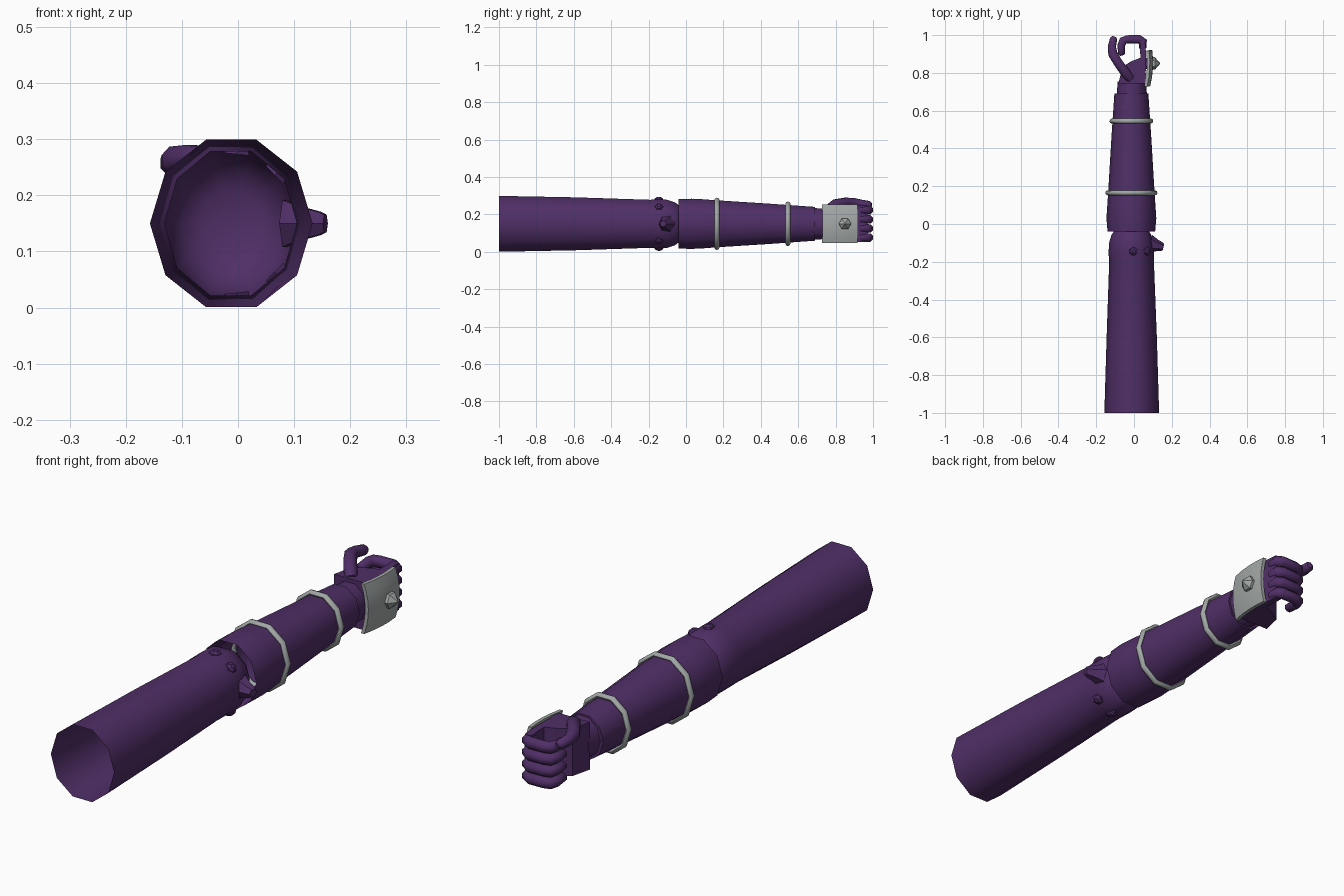
import bpy, bmesh, math
from mathutils import Vector

if "Cube" in bpy.data.objects:
    bpy.data.objects.remove(bpy.data.objects["Cube"])


def material(name, rgb):
    m = bpy.data.materials.new(name)
    m.diffuse_color = (*rgb, 1)
    m.use_nodes = True
    m.node_tree.nodes["Principled BSDF"].inputs["Base Color"].default_value = m.diffuse_color
    return m


PURPLE = material("dark_purple", (0.08, 0.028, 0.135))
GREY = material("light_grey", (0.36, 0.39, 0.385))


def finish(name, bm, mat, angle=40):
    bmesh.ops.recalc_face_normals(bm, faces=bm.faces[:])
    me = bpy.data.meshes.new(name)
    bm.to_mesh(me)
    bm.free()
    me.materials.append(mat)
    ob = bpy.data.objects.new(name, me)
    bpy.context.collection.objects.link(ob)
    bpy.ops.object.select_all(action='DESELECT')
    ob.select_set(True)
    bpy.context.view_layer.objects.active = ob
    bpy.ops.object.shade_smooth_by_angle(angle=math.radians(angle))
    return ob


def loft(name, rings, mat, cap0=True, cap1=True, closed=False, angle=40):
    """Skin a list of point rings."""
    bm = bmesh.new()
    vs = [[bm.verts.new(p) for p in r] for r in rings]
    n = len(vs[0])
    pairs = list(zip(vs, vs[1:])) + ([(vs[-1], vs[0])] if closed else [])
    for a, b in pairs:
        for i in range(n):
            j = (i + 1) % n
            bm.faces.new((a[i], a[j], b[j], b[i]))
    if cap0 and not closed:
        bm.faces.new(vs[0])
    if cap1 and not closed:
        bm.faces.new(vs[-1])
    return finish(name, bm, mat, angle)


def arm_ring(y, cx, rx, rz, n=10):
    return [(cx + rx * math.cos(2 * math.pi * i / n), y,
             0.15 + rz * math.sin(2 * math.pi * i / n)) for i in range(n)]


def sweep(name, pts, radii, mat, n=8):
    """Round tube along a path."""
    pts = [Vector(p) for p in pts]
    rings = []
    for k, p in enumerate(pts):
        t = (pts[min(k + 1, len(pts) - 1)] - pts[max(k - 1, 0)]).normalized()
        side = t.cross(Vector((0, 0, 1))).normalized()
        up = side.cross(t)
        rings.append([p + radii[k] * (side * math.cos(a) + up * math.sin(a))
                      for a in (2 * math.pi * (i + 0.5) / n for i in range(n))])
    return loft(name, rings, mat, angle=50)


def stud(name, base, direction, profile, mat, n=6):
    """Faceted stud: profile is (distance, radius) pairs."""
    d = Vector(direction).normalized()
    u = d.cross(Vector((0, 0, 1)))
    u = u.normalized() if u.length > 0.01 else Vector((1, 0, 0))
    v = d.cross(u)
    rings = [[Vector(base) + d * h + r * (u * math.cos(2 * math.pi * i / n)
              + v * math.sin(2 * math.pi * i / n)) for i in range(n)]
             for h, r in profile]
    return loft(name, rings, mat, angle=20)


# Upper arm: hollow sleeve ending in a rounded elbow
loft("upper_arm", [arm_ring(*r) for r in (
    (-1.0, -0.012, 0.145, 0.157), (-0.6, -0.012, 0.133, 0.149),
    (-0.19, -0.013, 0.118, 0.135), (-0.16, -0.014, 0.121, 0.138),
    (-0.10, -0.014, 0.118, 0.135), (-0.06, -0.014, 0.106, 0.121),
    (-0.03, -0.013, 0.088, 0.098), (-0.01, -0.012, 0.055, 0.062))],
    PURPLE, cap0=False)

# Forearm with a recessed collar at the elbow
loft("forearm", [arm_ring(*r) for r in (
    (0.0, -0.014, 0.108, 0.118), (-0.04, -0.014, 0.126, 0.139),
    (0.03, -0.014, 0.132, 0.141), (0.09, -0.014, 0.128, 0.138),
    (0.165, -0.014, 0.123, 0.132), (0.45, -0.014, 0.106, 0.113),
    (0.69, -0.014, 0.090, 0.095), (0.69, -0.012, 0.082, 0.088))],
    PURPLE, cap0=False)
loft("wrist", [arm_ring(0.68, -0.012, 0.080, 0.088),
               arm_ring(0.755, -0.010, 0.076, 0.086)], PURPLE)

# Grey bands around the forearm
for label, y, rx, rz in (("lower_band", 0.165, 0.126, 0.135),
                         ("upper_band", 0.545, 0.104, 0.113)):
    rings = []
    for k in range(10):
        a = 2 * math.pi * k / 10
        ring = []
        for i in range(8):
            b = 2 * math.pi * i / 8
            o = 0.012 * math.cos(b)
            ring.append((-0.014 + (rx + o) * math.cos(a), y + 0.013 * math.sin(b),
                         0.15 + (rz + o) * math.sin(a)))
        rings.append(ring)
    loft(label, rings, GREY, closed=True, angle=50)

# Elbow studs
stud("elbow_spike", (0.085, -0.105, 0.15), (1, -0.25, 0),
     ((0, 0.048), (0.035, 0.032), (0.062, 0.024), (0.073, 0.018)), PURPLE)
for i, deg in enumerate((84, 44, -44, -84)):
    c, s = math.cos(math.radians(deg)), math.sin(math.radians(deg))
    stud(f"elbow_bump_{i}", (-0.014 + 0.11 * c, -0.145, 0.15 + 0.124 * s), (c, 0, s),
         ((0, 0.026), (0.012, 0.022), (0.02, 0.010)), PURPLE)

# Palm: profile extruded upward
outline = ((-0.082, 0.745), (0.068, 0.745), (0.062, 0.80), (0.064, 0.90), (0.058, 0.97),
           (0.030, 0.97), (0.034, 0.88), (-0.018, 0.86), (-0.062, 0.83))
loft("palm", [[(x, y, z) for x, y in outline] for z in (0.052, 0.248)], PURPLE, angle=25)

# Four curled fingers
for i in range(4):
    z = 0.076 + 0.049 * i
    sweep(f"finger_{i}", [(0.047, 0.93, z), (0.046, 0.968, z), (0.030, 0.978, z),
                          (-0.035, 0.978, z), (-0.058, 0.970, z),
                          (-0.068, 0.945, z), (-0.066, 0.900, z), (-0.064, 0.892, z)],
          (0.021, 0.025, 0.024, 0.023, 0.024, 0.022, 0.019, 0.011), PURPLE)

# Thumb resting over the curled fingers
sweep("thumb", [(-0.02, 0.77, 0.235), (-0.045, 0.80, 0.255), (-0.085, 0.855, 0.266),
                (-0.112, 0.90, 0.262), (-0.117, 0.94, 0.257), (-0.108, 0.98, 0.252),
                (-0.104, 0.992, 0.251)],
      (0.024, 0.028, 0.026, 0.027, 0.023, 0.021, 0.011), PURPLE)

# Bowed plate on the back of the hand
bm = bmesh.new()
NY, NZ = 4, 6
grid = {}
for i in range(NY + 1):
    for j in range(NZ + 1):
        v = -1 + 2 * j / NZ
        y = 0.727 + 0.19 * i / NY
        x = 0.101 - 0.012 * ((y - 0.85) / 0.11) ** 2 - 0.017 * v * v
        for k in (0, 1):
            grid[i, j, k] = bm.verts.new((x - 0.015 * k, y + 0.006 * (1 - v * v) * 0.5,
                                          0.15 + 0.103 * v))
for i in range(NY):
    for j in range(NZ):
        for k in (0, 1):
            bm.faces.new([grid[a, b, k] for a, b in
                          ((i, j), (i + 1, j), (i + 1, j + 1), (i, j + 1))])
rim = ([(i, 0) for i in range(NY)] + [(NY, j) for j in range(NZ)]
       + [(i, NZ) for i in range(NY, 0, -1)] + [(0, j) for j in range(NZ, 0, -1)])
for a, b in zip(rim, rim[1:] + rim[:1]):
    bm.faces.new((grid[(*a, 0)], grid[(*b, 0)], grid[(*b, 1)], grid[(*a, 1)]))
finish("hand_plate", bm, GREY, 30)

# Pin and stud on the plate
stud("plate_mount", (0.05, 0.85, 0.15), (1, 0, 0), ((0, 0.03), (0.045, 0.03)), PURPLE)
stud("plate_stud", (0.095, 0.85, 0.15), (1, 0, 0),
     ((0, 0.033), (0.016, 0.033), (0.043, 0.002)), GREY)
